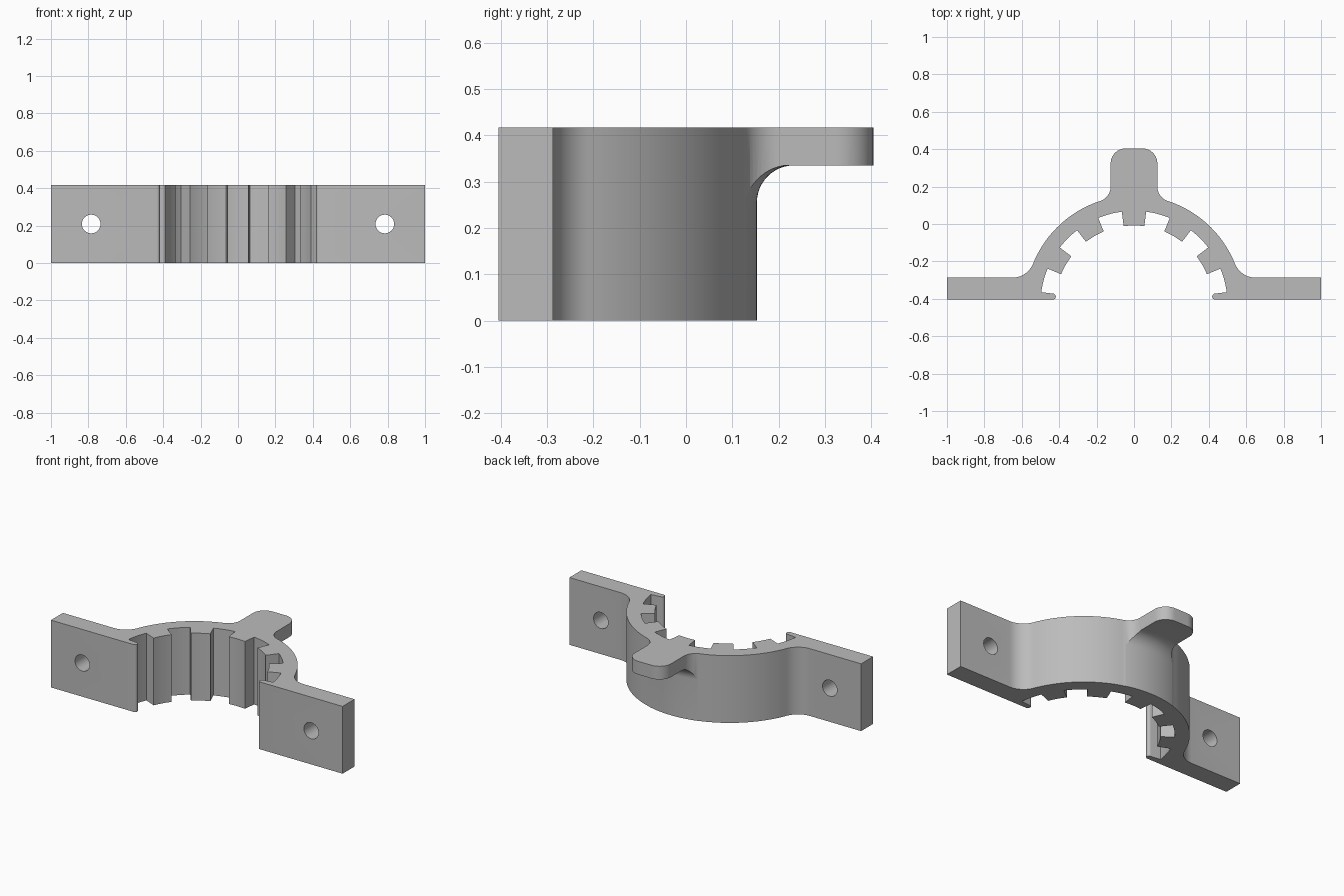
import bpy, bmesh
from math import radians, degrees, cos, sin, atan2, hypot
from mathutils import Matrix, Vector

if "Cube" in bpy.data.objects:
    bpy.data.objects.remove(bpy.data.objects["Cube"])

HEIGHT, FRONT, BACK = 0.417, -0.404, 0.404
CY = -0.43                          # centre of the clamp arc
R_OUT, R_IN, R_TOOTH = 0.582, 0.5, 0.422
TAB_W, TAB_Z, TAB_R = 0.125, 0.335, 0.08
FLANGE_Y = -0.287

grey = bpy.data.materials.new("plain_grey")
grey.use_nodes = True
grey.diffuse_color = (0.5, 0.5, 0.5, 1)
grey.node_tree.nodes["Principled BSDF"].inputs["Base Color"].default_value = (0.5, 0.5, 0.5, 1)


def arc(cx, cy, r, a0, a1, n):
    """Points along an arc, angles in degrees."""
    angles = [radians(a0 + (a1 - a0) * i / n) for i in range(n + 1)]
    return [(cx + r * cos(a), cy + r * sin(a)) for a in angles]


def make_object(name, bm):
    bmesh.ops.recalc_face_normals(bm, faces=bm.faces)
    mesh = bpy.data.meshes.new(name)
    bm.to_mesh(mesh)
    bm.free()
    mesh.materials.append(grey)
    obj = bpy.data.objects.new(name, mesh)
    bpy.context.collection.objects.link(obj)
    return obj


def cut(target, cutter):
    cutter.hide_render = True
    mod = target.modifiers.new("cut", 'BOOLEAN')
    mod.operation, mod.solver, mod.object = 'DIFFERENCE', 'EXACT', cutter
    bpy.context.view_layer.objects.active = target
    bpy.ops.object.modifier_apply(modifier=mod.name)
    bpy.data.objects.remove(cutter)


# Half outline: tab, outer arc, flange, lip, then the toothed inner arc
tab_fx, tab_fy, tab_fr = 0.206, 0.2, 0.081
fl_fx, fl_fr = 0.65, 0.119
fl_fy = FLANGE_Y + fl_fr
tab_a = degrees(atan2(tab_fy - CY, tab_fx))
fl_a = degrees(atan2(fl_fy - CY, fl_fx))

half = arc(TAB_W - TAB_R, BACK - TAB_R, TAB_R, 90, 0, 10)
half += arc(tab_fx, tab_fy, tab_fr, 180, 180 + tab_a, 10)
half += arc(0, CY, R_OUT, tab_a, fl_a, 24)[1:-1]
half += arc(fl_fx, fl_fy, fl_fr, 180 + fl_a, 270, 10)
half += [(1, FLANGE_Y), (1, FRONT)]
half += arc(0.434, FRONT + 0.016, 0.016, 270, 90, 10)
for k in range(5):
    start = 7.5 + 15 * k
    half += arc(0, CY, R_TOOTH if k % 2 else R_IN, start, start + 15, 6)
half += arc(0, CY, R_TOOTH, 82.5, 90, 3)
outline = half + [(-x, y) for x, y in reversed(half[:-1])]

# Extruded clamp body
bm = bmesh.new()
face = bm.faces.new([bm.verts.new((x, y, 0)) for x, y in outline])
ext = bmesh.ops.extrude_face_region(bm, geom=[face])
top = [v for v in ext["geom"] if isinstance(v, bmesh.types.BMVert)]
bmesh.ops.translate(bm, verts=top, vec=(0, 0, HEIGHT))
bracket = make_object("clamp_bracket", bm)

# Clear the space below the tab, leaving a curved gusset against the arc
rim, gusset = R_OUT + 0.001, 0.08
profile = [(rim, -0.1)]
profile += arc(rim + gusset, TAB_Z - gusset, gusset, 180, 90, 12)
profile += [(1.2, TAB_Z), (1.2, -0.1)]
bm = bmesh.new()
turn = Matrix.Rotation(radians(65), 3, 'Z')
face = bm.faces.new([bm.verts.new(turn @ Vector((r, 0, z)) + Vector((0, CY, 0)))
                     for r, z in profile])
bmesh.ops.spin(bm, geom=[face] + face.edges[:] + face.verts[:], cent=(0, CY, 0),
               axis=(0, 0, 1), angle=radians(50), steps=40)
last = max(bm.faces, key=lambda f: -f.calc_center_median().x if len(f.verts) > 4 else -9)
if not any(len(f.verts) > 4 and f.calc_center_median().x > 0 for f in bm.faces):
    bm.faces.new([bm.verts.new(turn @ Vector((r, 0, z)) + Vector((0, CY, 0)))
                  for r, z in profile])
bmesh.ops.remove_doubles(bm, verts=bm.verts, dist=1e-5)
cut(bracket, make_object("tab_cutter", bm))

# Bolt holes through both flanges
for side in (-1, 1):
    bm = bmesh.new()
    place = Matrix.Translation((side * 0.785, -0.35, HEIGHT / 2)) @ Matrix.Rotation(radians(90), 4, 'X')
    bmesh.ops.create_cone(bm, cap_ends=True, segments=32, radius1=0.05, radius2=0.05,
                          depth=0.4, matrix=place)
    cut(bracket, make_object("hole_cutter", bm))

# Smooth curved walls, crisp edges
bpy.ops.object.select_all(action='DESELECT')
bracket.select_set(True)
bpy.context.view_layer.objects.active = bracket
bpy.ops.object.shade_smooth_by_angle(angle=radians(30))
